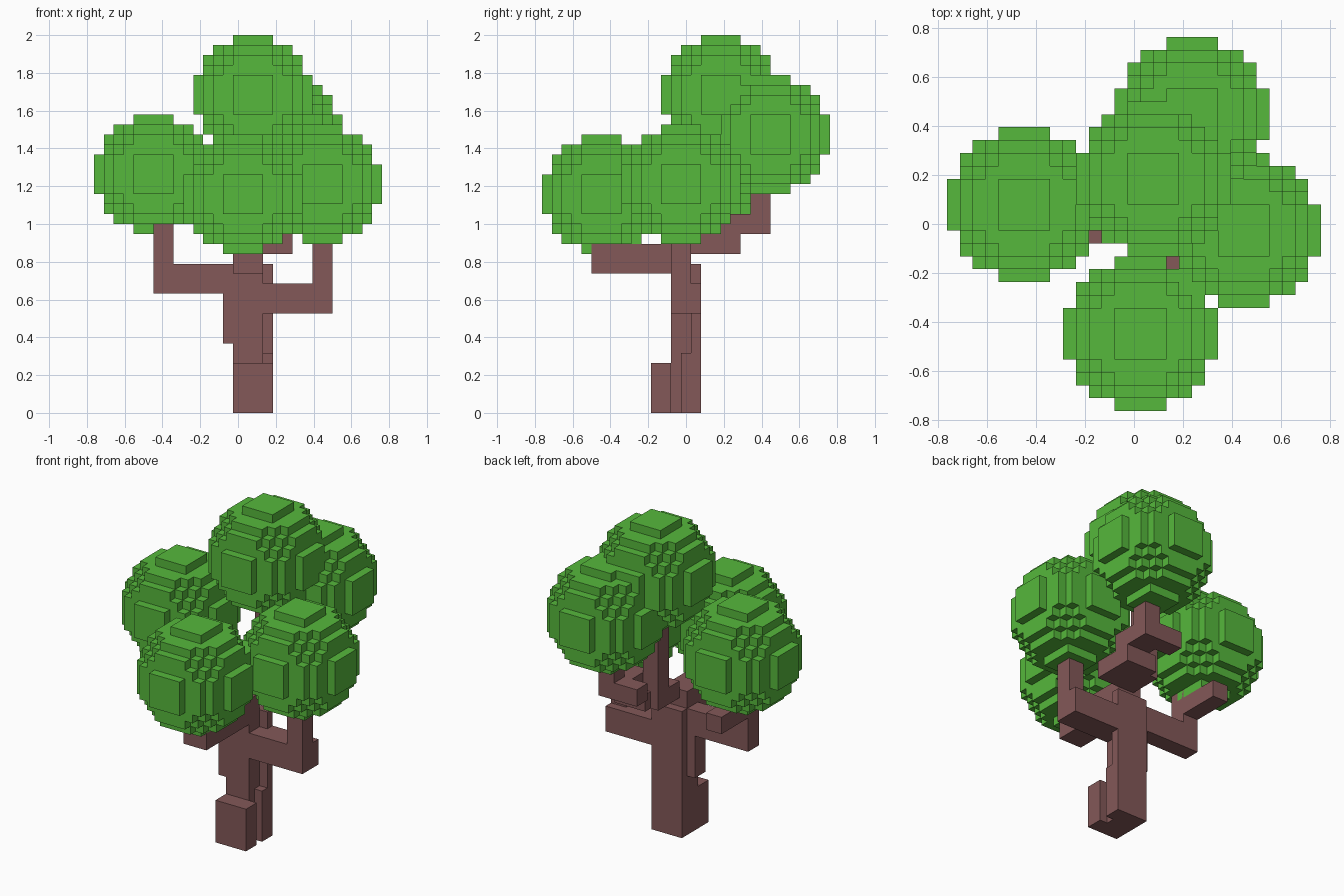
import bpy, bmesh
from mathutils import Vector

cube = bpy.data.objects.get("Cube")
if cube:
    bpy.data.objects.remove(cube, do_unlink=True)

U = 2 / 38                             # size of one block
ORIGIN = Vector((-14.5, -14.5, 0))     # block grid corner


def material(name, rgb):
    m = bpy.data.materials.new(name)
    m.use_nodes = True
    m.diffuse_color = (*rgb, 1)
    m.node_tree.nodes["Principled BSDF"].inputs["Base Color"].default_value = (*rgb, 1)
    return m


BARK = material("bark brown", (0.227, 0.098, 0.098))
LEAF = material("leaf green", (0.093, 0.479, 0.045))


def add_object(name, mesh, location=(0, 0, 0)):
    ob = bpy.data.objects.new(name, mesh)
    ob.location = location
    bpy.context.collection.objects.link(ob)
    return ob


def wood(name, *boxes):
    """One wooden part made of boxes, each (x0, x1, y0, y1, z0, z1) in blocks."""
    bm = bmesh.new()
    for x0, x1, y0, y1, z0, z1 in boxes:
        lo, hi = Vector((x0, y0, z0)), Vector((x1, y1, z1))
        for v in bmesh.ops.create_cube(bm, size=1)["verts"]:
            v.co = (ORIGIN + (lo + hi) / 2 + v.co * (hi - lo)) * U
    mesh = bpy.data.meshes.new(name)
    bm.to_mesh(mesh)
    bm.free()
    mesh.materials.append(BARK)
    add_object(name, mesh)


def blocky_ball(radius):
    """Outer skin of a ball built from unit blocks."""
    def filled(c):
        return sum((k + 0.5) ** 2 for k in c) <= radius ** 2

    bm = bmesh.new()
    span = range(-radius, radius)
    for cell in ((x, y, z) for x in span for y in span for z in span):
        if not filled(cell):
            continue
        for axis in range(3):
            for side in (0, 1):
                near = list(cell)
                near[axis] += 2 * side - 1
                if filled(near):
                    continue
                ring = []
                for a, b in ((0, 0), (1, 0), (1, 1), (0, 1)):
                    p = list(cell)
                    p[axis] += side
                    p[(axis + 1) % 3] += a
                    p[(axis + 2) % 3] += b
                    ring.append(bm.verts.new(Vector(p) * U))
                bm.faces.new(ring if side else ring[::-1])
    bmesh.ops.remove_doubles(bm, verts=bm.verts, dist=U * 0.01)
    mesh = bpy.data.meshes.new("leaf_ball")
    bm.to_mesh(mesh)
    bm.free()
    mesh.materials.append(LEAF)
    return mesh


# Trunk with a root block and a stepped back column
wood("trunk", (14, 17, 13, 15, 0, 7), (13, 17, 13, 15, 7, 15), (14, 17, 13, 15, 15, 17))
wood("trunk_back", (14, 18, 14, 16, 0, 6), (14, 18, 15, 16, 6, 15))
wood("root", (14, 18, 11, 13, 0, 5))

# Branches, each bending up into its ball of leaves
wood("branch_minus_x", (6, 13, 13, 15, 12, 15), (6, 8, 13, 15, 15, 21),
     (6, 8, 15, 20, 16, 18))
wood("branch_plus_x", (17, 24, 13, 16, 10, 13), (22, 24, 13, 15, 13, 19))
wood("branch_front", (14, 17, 5, 13, 14, 17), (14, 16, 5, 7, 17, 19))
wood("branch_back", (16, 20, 15, 20, 16, 18), (17, 20, 18, 21, 18, 20),
     (15, 20, 21, 23, 18, 20), (18, 20, 21, 23, 20, 24))
wood("branch_top", (15, 17, 15, 19, 16, 18), (15, 17, 17, 19, 18, 28))

# Leaves: five equal balls
ball = blocky_ball(6)
for name, centre in (("leaves_minus_x", (6, 16, 24)), ("leaves_front", (15, 6, 22)),
                     ("leaves_plus_x", (23, 14, 23)), ("leaves_back", (19, 23, 28)),
                     ("leaves_top", (16, 18, 32))):
    add_object(name, ball, (ORIGIN + Vector(centre)) * U)
